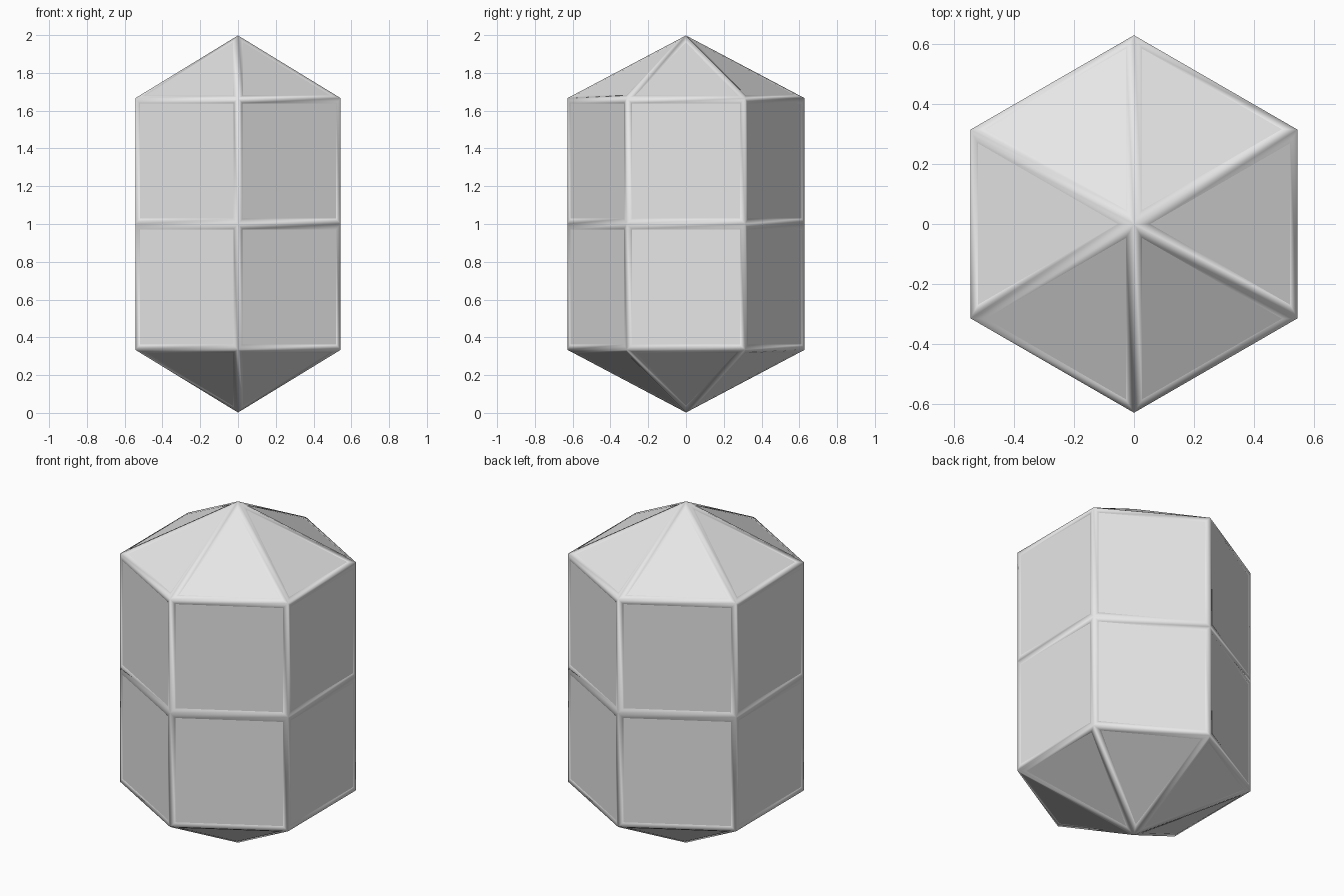
import bpy, bmesh, math

if "Cube" in bpy.data.objects:
    bpy.data.objects.remove(bpy.data.objects["Cube"])

R = 0.628          # hexagon corner radius
APEX = 0.998       # tip height above / below the middle
SHOULDER = 0.666   # height of the shoulder rings from the middle
BAR = 0.028        # width of the frame strip on each face

mat = bpy.data.materials.new("light_grey")
mat.diffuse_color = (0.8, 0.8, 0.8, 1)
mat.use_nodes = True
mat.node_tree.nodes["Principled BSDF"].inputs["Base Color"].default_value = mat.diffuse_color


def hex_shell():
    """Six-sided prism in two tiers with a pyramid on each end."""
    bm = bmesh.new()
    rings = []
    for z in (-SHOULDER, 0, SHOULDER):
        rings.append([bm.verts.new((R * math.cos(math.radians(60 * i + 30)),
                                    R * math.sin(math.radians(60 * i + 30)),
                                    z)) for i in range(6)])
    bottom = bm.verts.new((0, 0, -APEX))
    top = bm.verts.new((0, 0, APEX))
    for i in range(6):
        j = (i + 1) % 6
        for a, b in zip(rings, rings[1:]):
            bm.faces.new((a[i], a[j], b[j], b[i]))
        bm.faces.new((rings[2][i], rings[2][j], top))
        bm.faces.new((rings[0][j], rings[0][i], bottom))
    bmesh.ops.recalc_face_normals(bm, faces=bm.faces)
    return bm


def make_object(name, bm):
    me = bpy.data.meshes.new(name)
    bm.to_mesh(me)
    bm.free()
    me.materials.append(mat)
    ob = bpy.data.objects.new(name, me)
    ob.location.z = 1
    bpy.context.collection.objects.link(ob)
    return ob


# Flat panels, a hair inside the frame
bm = hex_shell()
bmesh.ops.scale(bm, vec=(0.997, 0.997, 0.998), verts=bm.verts)
make_object("panels", bm)

# Softly shaded strips along every edge, flush with the panels
bm = hex_shell()
panels = bm.faces[:]
bmesh.ops.inset_individual(bm, faces=panels, thickness=BAR, use_even_offset=True)
bmesh.ops.delete(bm, geom=panels, context='FACES_ONLY')
for f in bm.faces:
    f.smooth = True
frame = make_object("frame", bm)
solid = frame.modifiers.new("thickness", 'SOLIDIFY')
solid.thickness = 0.03
solid.offset = -1
